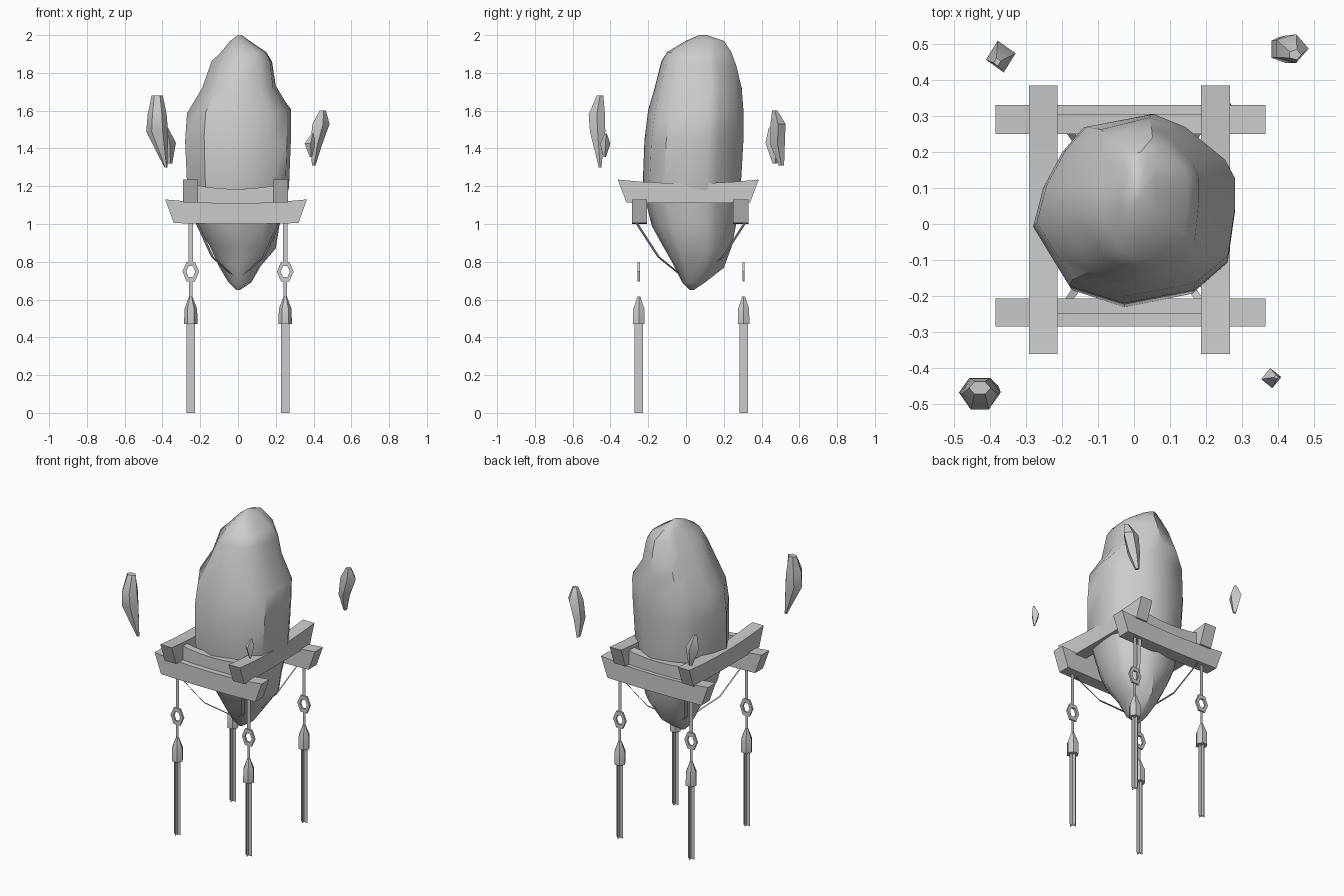
import bpy, bmesh, math, random
from mathutils import Vector

random.seed(4)
if "Cube" in bpy.data.objects:
    bpy.data.objects.remove(bpy.data.objects["Cube"])

GREY = (0.6, 0.6, 0.6, 1)
stone = bpy.data.materials.new("plain grey")
stone.use_nodes = True
stone.diffuse_color = GREY
stone.node_tree.nodes["Principled BSDF"].inputs["Base Color"].default_value = GREY


def finish(bm, name, smooth=None):
    bmesh.ops.recalc_face_normals(bm, faces=bm.faces)
    mesh = bpy.data.meshes.new(name)
    bm.to_mesh(mesh)
    bm.free()
    mesh.materials.append(stone)
    obj = bpy.data.objects.new(name, mesh)
    bpy.context.collection.objects.link(obj)
    if smooth:
        bpy.ops.object.select_all(action="DESELECT")
        obj.select_set(True)
        bpy.context.view_layer.objects.active = obj
        bpy.ops.object.shade_smooth_by_angle(angle=math.radians(smooth))
    return obj


def loft(bm, rings, caps=True):
    """Skin a list of equal rings of points."""
    loops = [[bm.verts.new(p) for p in ring] for ring in rings]
    n = len(loops[0])
    for low, high in zip(loops, loops[1:]):
        for i in range(n):
            j = (i + 1) % n
            bm.faces.new((low[i], low[j], high[j], high[i]))
    if caps:
        bm.faces.new(loops[0][::-1])
        bm.faces.new(loops[-1])


def strip(bm, pairs):
    """Flat ribbon through pairs of edge points."""
    rows = [[bm.verts.new(p) for p in pair] for pair in pairs]
    for a, b in zip(rows, rows[1:]):
        bm.faces.new((a[0], a[1], b[1], b[0]))


# Floating boulder: one irregular outline fitted to each level's extents
OUTLINE = [(1, .3), (.9, .5), (.5, .86), (.18, 1), (-.5, .86), (-.71, .6),
           (-.9, .22), (-1, -.19), (-.79, -.56), (-.64, -.82), (-.1, -1),
           (.6, -.86), (.93, -.56), (1, -.04)]
LEVELS = [(.65, -.01, .01, .02, .04), (.69, -.05, .07, -.02, .1),
          (.78, -.1, .12, -.07, .2), (.88, -.15, .2, -.12, .24),
          (1, -.22, .22, -.18, .265), (1.2, -.27, .27, -.23, .29),
          (1.45, -.28, .28, -.22, .305), (1.6, -.27, .28, -.2, .305),
          (1.72, -.19, .2, -.17, .295), (1.85, -.14, .18, -.13, .265),
          (1.91, -.09, .15, -.1, .24), (1.97, -.04, .06, 0, .2),
          (2, 0, .02, .07, .11)]
rings = []
for z, x0, x1, y0, y1 in LEVELS:
    wobble = .015 if .7 < z < 1.9 else 0
    rings.append([((x0 + x1) / 2 + u * (x1 - x0) / 2,
                   (y0 + y1) / 2 + v * (y1 - y0) / 2,
                   z + random.uniform(-wobble, wobble)) for u, v in OUTLINE])
bm = bmesh.new()
loft(bm, rings)
finish(bm, "boulder", 40)


# Sagging timber frame with slanted ends
def beam(name, axis, side, base, width, half, height=.13, slant=.045):
    bm = bmesh.new()
    rings = []
    for i in range(7):
        t = i / 3 - 1
        top = base + height - .02 * (1 - t * t)
        bottom = base + .005 * t * t
        ring = []
        for w, z, reach in ((-1, bottom, half - slant), (1, bottom, half - slant),
                            (1, top, half), (-1, top, half)):
            along, across = t * reach, side + w * width / 2
            ring.append((along - .01, across, z) if axis == "x"
                        else (across, along + .012, z))
        rings.append(ring)
    loft(bm, rings)
    finish(bm, name, 30)


beam("front_beam", "x", -.246, 1, .078, .375)
beam("back_beam", "x", .29, 1, .08, .375)
beam("right_beam", "y", -.252, 1.11, .08, .373, .125)
beam("left_beam", "y", .226, 1.11, .08, .373, .125)
beam("front_filler", "x", -.229, 1.1, .043, .21, .105, 0)
beam("back_filler", "x", .278, 1.1, .055, .21, .105, 0)


# Hanging supports at the four corners
def ring_points(x, y, z, rx, rz, n=6):
    return [(x + rx * math.cos(math.tau * i / n), y,
             z + rz * math.sin(math.tau * i / n)) for i in range(n)]


def support(label, x, y):
    bm = bmesh.new()
    h = .023
    strip(bm, [((x - h, y, z), (x + h, y, z)) for z in (0, .48)])
    strip(bm, [((x, y - h, z), (x, y + h, z)) for z in (0, .48)])
    finish(bm, label + "_crossed_post")

    bm = bmesh.new()
    loft(bm, [[(px, y + pz, z) for px, _, pz in ring_points(x, y, 0, r, r)]
              for z, r in ((.47, .035), (.55, .034), (.615, .009))])
    finish(bm, label + "_post_cap", 40)

    bm = bmesh.new()
    d = .006
    loops = [ring_points(x, y + s, .748, rx, rz) for s, rx, rz in
             ((-d, .044, .06), (d, .044, .06), (d, .024, .033),
              (-d, .024, .033), (-d, .044, .06))]
    loft(bm, loops, caps=False)
    bmesh.ops.remove_doubles(bm, verts=bm.verts, dist=.0001)
    finish(bm, label + "_ring_link")

    bm = bmesh.new()
    for w, low, high in ((.011, .8, 1.02), (.009, .61, .7)):
        strip(bm, [((x - w, y, z), (x + w, y, z)) for z in (low, high)])
    finish(bm, label + "_hanger")


# Cords slung from the frame corners to the tip of the boulder
def cord(label, sx, sy):
    centre_y = .025
    side = Vector((-sy, sx, 0)).normalized() * .01
    bm = bmesh.new()
    path = [Vector((sx * a, centre_y + sy * b, z)) for a, b, z in
            ((.22, .29, 1.01), (.135, .17, .825), (.02, .04, .72))]
    strip(bm, [(p - side, p + side) for p in path])
    finish(bm, label + "_cord")


for fb, y, sy in (("front", -.25, -1), ("back", .305, 1)):
    for lr, sx in (("right", -1), ("left", 1)):
        support(fb + "_" + lr, sx * .25, y)
        cord(fb + "_" + lr, sx, sy)


# Drifting shards: levels of height, centre and radii
def shard(name, levels, sides=5, turn=0):
    rings = [[(x + rx * math.cos(turn + math.tau * i / sides),
               y + ry * math.sin(turn + math.tau * i / sides), z)
              for i in range(sides)] for z, x, y, rx, ry in levels]
    bm = bmesh.new()
    loft(bm, rings)
    finish(bm, name, 35)


shard("front_right_shard", [(1.3, -.382, -.455, .008, .008),
                            (1.49, -.428, -.468, .058, .047),
                            (1.58, -.428, -.472, .05, .05),
                            (1.68, -.428, -.455, .03, .02)], 6)
shard("back_left_shard", [(1.31, .4, .505, .01, .015),
                          (1.42, .41, .485, .035, .04),
                          (1.53, .435, .487, .05, .042),
                          (1.6, .447, .47, .018, .015)])
shard("back_right_shard", [(1.32, -.36, .47, .012, .012),
                           (1.43, -.37, .465, .042, .045),
                           (1.51, -.38, .45, .01, .012)], 4, .2)
shard("front_left_shard", [(1.355, .386, -.43, .006, .006),
                           (1.425, .381, -.428, .028, .028),
                           (1.478, .395, -.425, .006, .006)], 4, .1)
